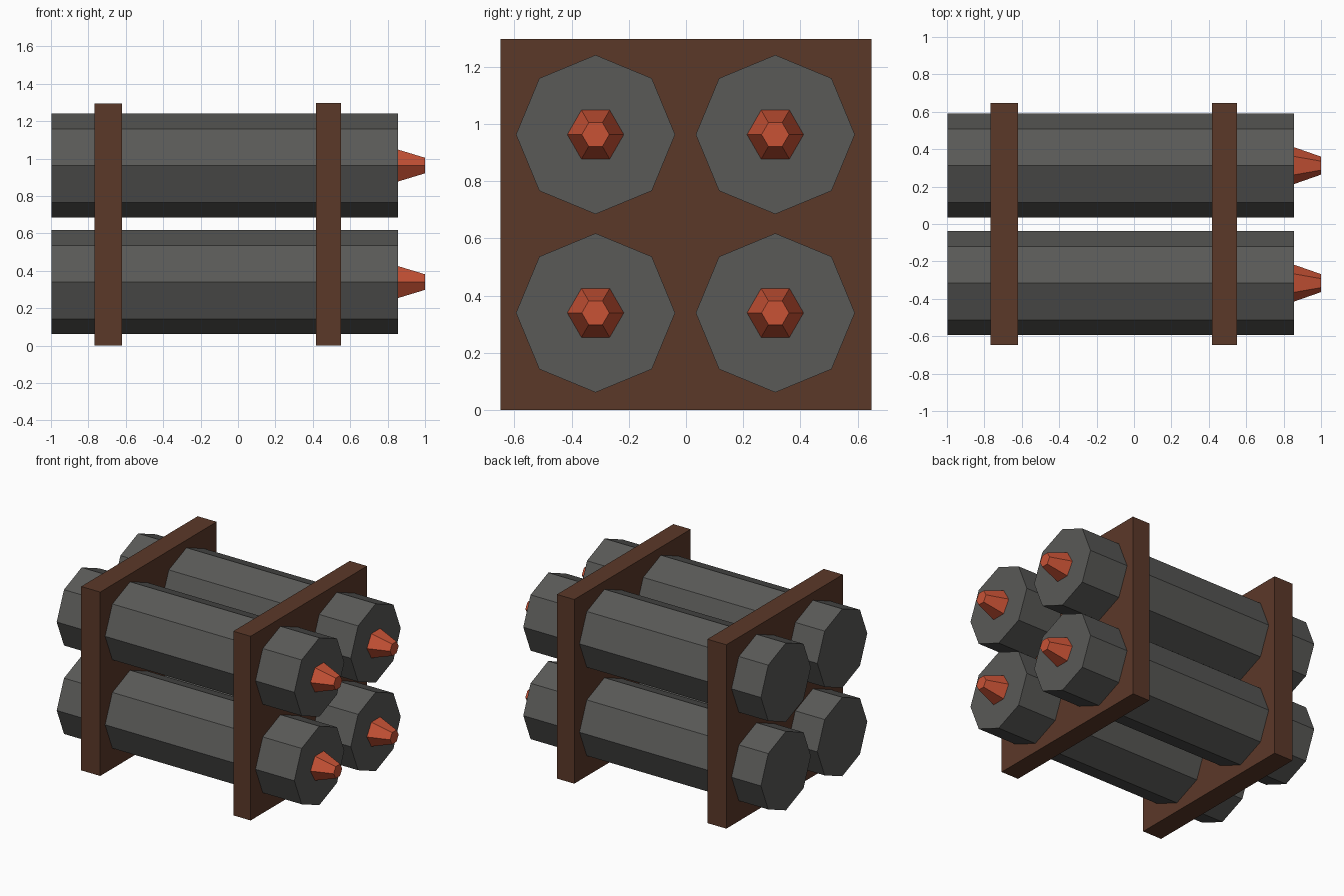
import bpy, bmesh
from math import cos, sin, tau

if "Cube" in bpy.data.objects:
    bpy.data.objects.remove(bpy.data.objects["Cube"])


def material(name, rgb):
    m = bpy.data.materials.new(name)
    m.diffuse_color = (*rgb, 1)
    m.use_nodes = True
    m.node_tree.nodes["Principled BSDF"].inputs["Base Color"].default_value = m.diffuse_color
    return m


STEEL = material("dark_steel", (0.1, 0.1, 0.095))
WOOD = material("brown_wood", (0.105, 0.04, 0.022))
RED = material("red_tip", (0.58, 0.085, 0.036))


def loft_x(name, sides, rings, y, z, mat):
    """Flat-faced solid along x from (x, radius) rings, capped at both ends."""
    bm = bmesh.new()
    loops = [[bm.verts.new((x, y + r * cos(tau * i / sides), z + r * sin(tau * i / sides)))
              for i in range(sides)] for x, r in rings]
    for a, b in zip(loops, loops[1:]):
        for i in range(sides):
            j = (i + 1) % sides
            bm.faces.new((a[i], a[j], b[j], b[i]))
    bm.faces.new(loops[0])
    bm.faces.new(loops[-1])
    bmesh.ops.recalc_face_normals(bm, faces=bm.faces)
    finish(name, bm, mat)


def box(name, lo, hi, mat):
    bm = bmesh.new()
    bmesh.ops.create_cube(bm, size=1)
    for v in bm.verts:
        v.co = [lo[k] if v.co[k] < 0 else hi[k] for k in range(3)]
    finish(name, bm, mat)


def finish(name, bm, mat):
    me = bpy.data.meshes.new(name)
    bm.to_mesh(me)
    bm.free()
    me.materials.append(mat)
    bpy.context.collection.objects.link(bpy.data.objects.new(name, me))


# Four octagonal tubes, each with a tapered hexagonal tip at the +x end
for row, z in (("lower", 0.34), ("upper", 0.963)):
    for side, y in (("front", -0.316), ("back", 0.312)):
        loft_x(f"{row}_{side}_tube", 8, [(-0.997, 0.278), (0.855, 0.278)], y, z, STEEL)
        loft_x(f"{row}_{side}_tip", 6, [(0.84, 0.104), (1.0, 0.048)], y, z, RED)

# Two square plates holding the tubes together
box("rear_plate", (-0.768, -0.648, 0.0), (-0.62, 0.648, 1.295), WOOD)
box("tip_end_plate", (0.417, -0.648, 0.0), (0.552, 0.648, 1.297), WOOD)
